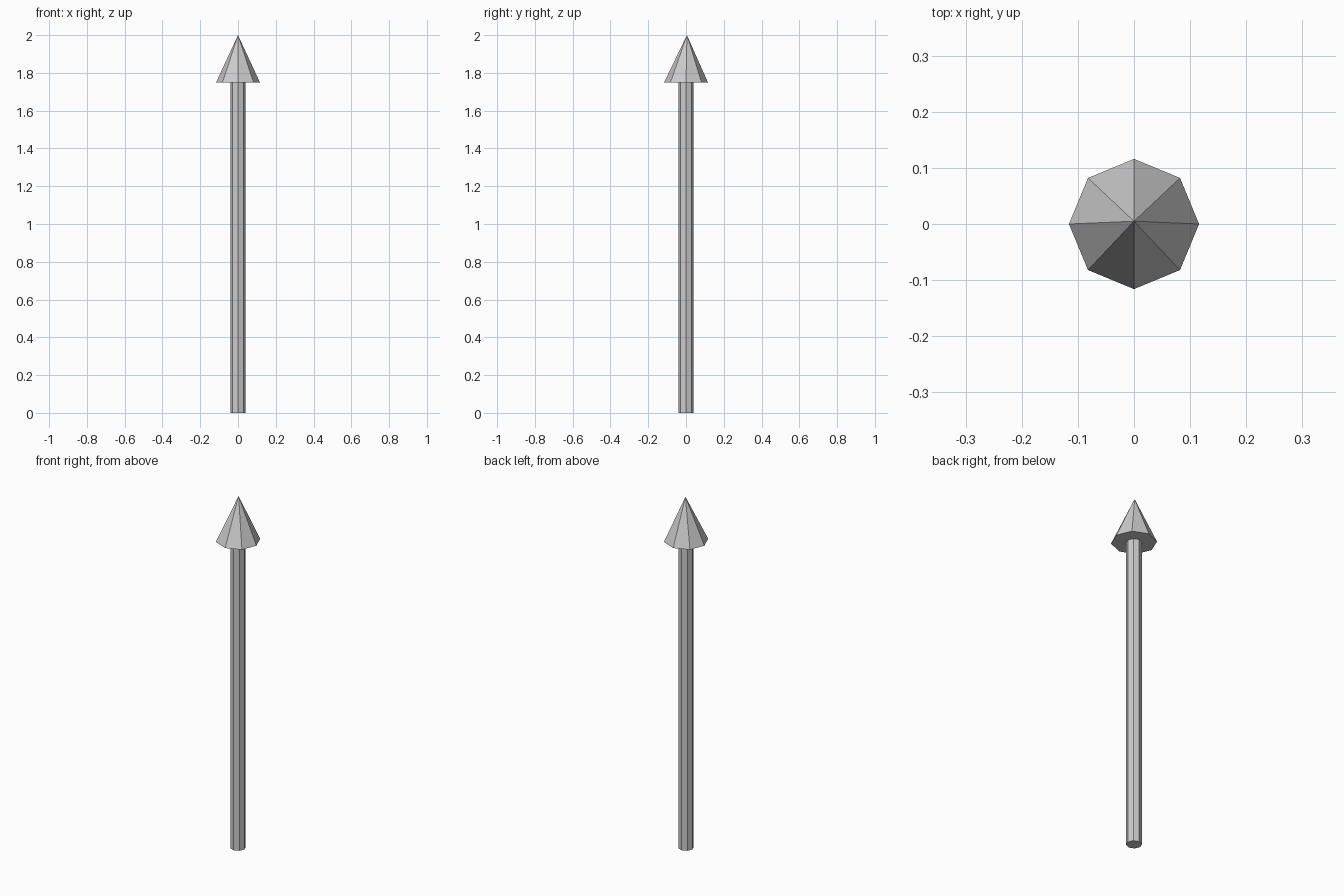
import bpy

if "Cube" in bpy.data.objects:
    bpy.data.objects.remove(bpy.data.objects["Cube"])

SIDES = 8
HEAD_Z = 1.75

# Straight octagonal shaft, capped at both ends
bpy.ops.mesh.primitive_cylinder_add(vertices=SIDES, radius=0.04, depth=HEAD_Z,
                                    location=(0, 0, HEAD_Z / 2))
bpy.context.object.name = "arrow_shaft"

# Octagonal pointed head with a flat underside
bpy.ops.mesh.primitive_cone_add(vertices=SIDES, radius1=0.116, radius2=0, depth=2 - HEAD_Z,
                                location=(0, 0, (2 + HEAD_Z) / 2))
head = bpy.context.object
head.name = "arrow_head"

# The tip sits very slightly off centre
tip = max(head.data.vertices, key=lambda v: v.co.z)
tip.co.y += 0.005
